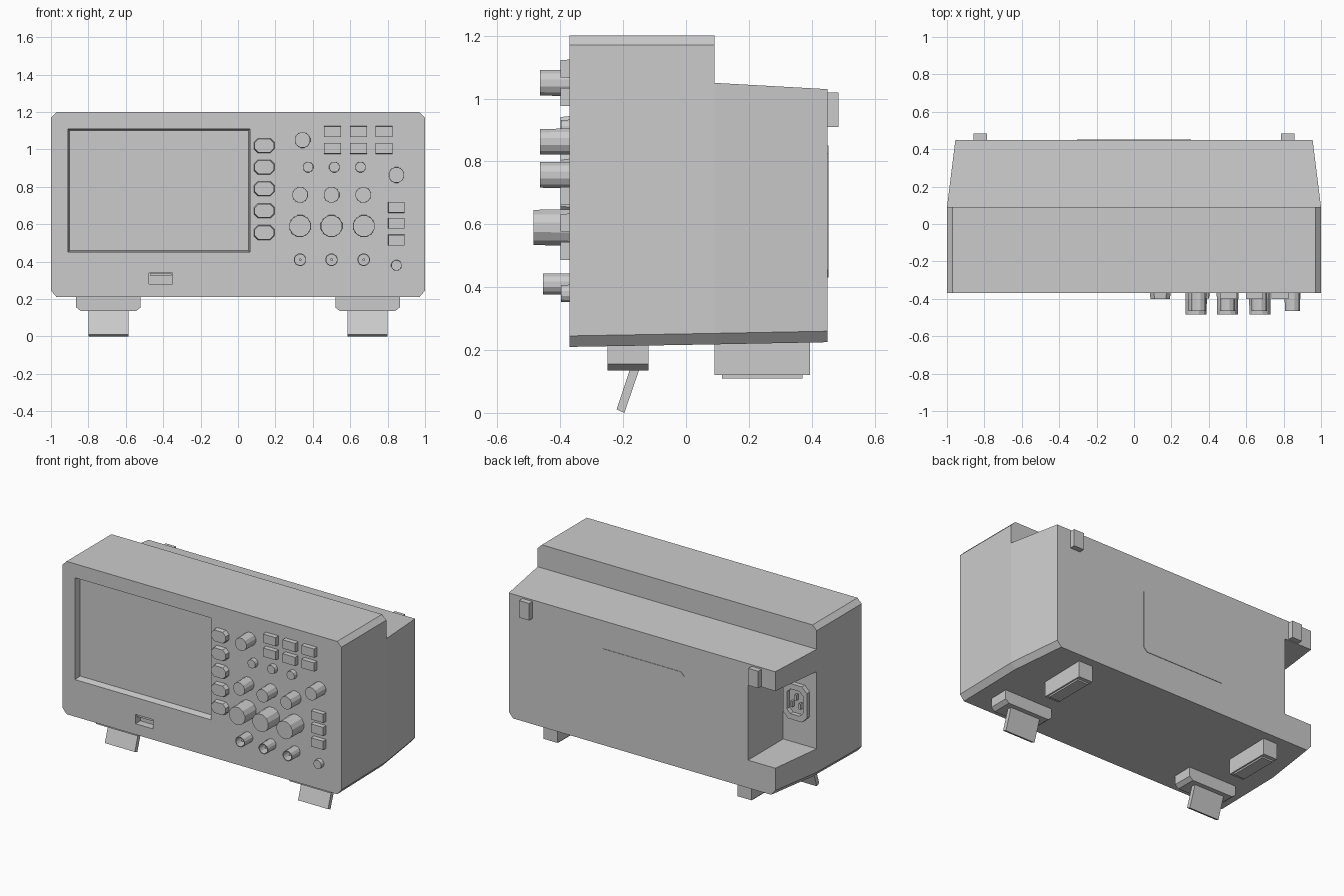
import bpy, bmesh, math

if "Cube" in bpy.data.objects:
    bpy.data.objects.remove(bpy.data.objects["Cube"])

FRONT, STEP, BACK = -0.37, 0.09, 0.45


def make(name, verts, faces):
    bm = bmesh.new()
    vs = [bm.verts.new(v) for v in verts]
    for f in faces:
        bm.faces.new([vs[i] for i in f])
    bmesh.ops.recalc_face_normals(bm, faces=bm.faces)
    me = bpy.data.meshes.new(name)
    bm.to_mesh(me)
    bm.free()
    ob = bpy.data.objects.new(name, me)
    bpy.context.collection.objects.link(ob)
    return ob


def loft(name, rings):
    """Skin a stack of equal-length rings and cap both ends."""
    n = len(rings[0])
    verts = [p for r in rings for p in r]
    faces = [tuple(range(n)), tuple(range(len(verts) - n, len(verts)))]
    for k in range(len(rings) - 1):
        for i in range(n):
            j = (i + 1) % n
            faces.append((k * n + i, k * n + j, k * n + n + j, k * n + n + i))
    return make(name, verts, faces)


def rect(cx, cz, w, h, y, c=0.0):
    """Rectangle ring in the xz plane, with optional cut corners."""
    a, b = w / 2, h / 2
    if c:
        p = [(a, -b + c), (a, b - c), (a - c, b), (-a + c, b),
             (-a, b - c), (-a, -b + c), (-a + c, -b), (a - c, -b)]
    else:
        p = [(a, -b), (a, b), (-a, b), (-a, -b)]
    return [(cx + x, y, cz + z) for x, z in p]


def key(name, cx, cz, w, h, y0, y1, c=0.0, taper=0.0):
    return loft(name, [rect(cx, cz, w, h, y0, c),
                       rect(cx, cz, w - 2 * taper, h - 2 * taper, y1, c)])


def box(name, x0, x1, y0, y1, z0, z1):
    return key(name, (x0 + x1) / 2, (z0 + z1) / 2, x1 - x0, z1 - z0, y0, y1)


def turned(name, cx, cz, profile, n=12):
    """Turned part around the y axis from (radius, y) pairs."""
    return loft(name, [[(cx + r * math.cos(2 * math.pi * (i + .5) / n), y,
                         cz + r * math.sin(2 * math.pi * (i + .5) / n))
                        for i in range(n)] for r, y in profile])


def cut(target, cutter):
    cutter.hide_render = True
    m = target.modifiers.new("cut", 'BOOLEAN')
    m.operation, m.solver, m.object = 'DIFFERENCE', 'EXACT', cutter
    bpy.context.view_layer.objects.active = target
    bpy.ops.object.modifier_apply(modifier=m.name)
    bpy.data.objects.remove(cutter)


def lower(w, y, z):
    c = 0.035
    return [(-w, y, z + c), (-w + 0.03, y, z), (w - 0.03, y, z), (w, y, z + c)]


def upper(y):
    return [(1, y, 1.17), (0.97, y, 1.2), (-0.97, y, 1.2), (-1, y, 1.17)]


# Case: full-height front part stepping down to a tapered rear part
verts = (lower(1, FRONT, 0.21) + upper(FRONT) + lower(1, STEP, 0.218) + upper(STEP)
         + [(1, STEP, 1.05), (-1, STEP, 1.05)]
         + lower(0.955, BACK, 0.225) + [(0.955, BACK, 1.03), (-0.955, BACK, 1.03)])
faces = [tuple(range(8)), tuple(range(18, 24)), (12, 13, 14, 15, 17, 16),
         (3, 4, 12, 16, 11), (7, 0, 8, 17, 15),
         (11, 16, 22, 21), (17, 8, 18, 23), (16, 17, 23, 22)]
faces += [(i, i + 1, i + 9, i + 8) for i in (0, 1, 2, 4, 5, 6)]
faces += [(i, i + 1, i + 11, i + 10) for i in (8, 9, 10)]
case = make("case", verts, faces)

# Recesses: screen, data port, rear corner notch for the power inlet
cut(case, key("screen_cutter", -0.4225, 0.78, 0.98, 0.665, FRONT - 0.01, FRONT + 0.04, taper=0.0125))
cut(case, box("port_cutter", -0.475, -0.35, FRONT - 0.05, FRONT + 0.05, 0.28, 0.34))
cut(case, box("notch_cutter", -1.1, -0.76, STEP, BACK + 0.1, 0.405, 0.905))
box("port_tongue", -0.47, -0.355, FRONT + 0.008, FRONT + 0.05, 0.325, 0.336)

# Power inlet with three pins
inlet = key("power_inlet", -0.865, 0.68, 0.17, 0.23, STEP - 0.005, STEP + 0.03, c=0.035)
cut(inlet, key("inlet_cutter", -0.865, 0.68, 0.115, 0.16, STEP + 0.002, STEP + 0.05, c=0.025))
for x, z in ((-0.895, 0.66), (-0.835, 0.66), (-0.865, 0.71)):
    box("inlet_pin", x - 0.007, x + 0.007, STEP, STEP + 0.025, z - 0.018, z + 0.018)

# Raised rear label plate
key("rear_plate", 0, 0.64, 0.61, 0.42, BACK - 0.005, BACK + 0.003, c=0.025)

# Soft keys beside the screen and rectangular buttons
for z in (1.02, 0.905, 0.79, 0.672, 0.555):
    key("soft_key", 0.14, z, 0.112, 0.08, FRONT + 0.005, FRONT - 0.03, c=0.022, taper=0.004)
for x in (0.505, 0.645, 0.78):
    for z in (1.095, 1.005):
        key("menu_button", x, z, 0.092, 0.058, FRONT + 0.005, FRONT - 0.03, taper=0.001)
for z in (0.69, 0.605, 0.515):
    key("side_button", 0.847, z, 0.088, 0.058, FRONT + 0.005, FRONT - 0.03, taper=0.001)

# Knobs
for x, z in ((0.345, 1.05), (0.847, 0.863), (0.332, 0.757), (0.5, 0.757), (0.67, 0.757)):
    turned("knob", x, z, [(0.043, FRONT + 0.005), (0.042, -0.465)])
for x in (0.332, 0.5, 0.673):
    turned("large_knob", x, 0.59, [(0.06, FRONT + 0.005), (0.058, -0.485)])
for x, z in ((0.375, 0.905), (0.515, 0.905), (0.655, 0.905), (0.847, 0.38)):
    turned("round_button", x, z, [(0.029, FRONT + 0.005), (0.028, -0.398)])

# Input sockets: open tube with a centre pin
for x in (0.332, 0.5, 0.672):
    turned("input_socket", x, 0.41, [
        (0.034, FRONT + 0.005), (0.034, -0.455), (0.029, -0.455),
        (0.029, -0.385), (0.007, -0.385), (0.007, -0.43)])

for s in (-1, 1):
    # Front foot with cut lower corners
    z0, z1 = 0.135, 0.225
    foot = [(0.865, z1), (0.52, z1), (0.52, z0 + 0.02), (0.545, z0), (0.84, z0), (0.865, z0 + 0.02)]
    loft("front_foot", [[(s * x, y, z) for x, z in foot] for y in (-0.25, -0.12)])
    # Fold-out leg
    leg = [(-0.178, 0.14), (-0.148, 0.14), (-0.196, 0.0), (-0.221, 0.011)]
    loft("tilt_leg", [[(s * x, y, z) for y, z in leg] for x in (0.585, 0.8)])
    # Rear foot with pad
    xa, xb = sorted((s * 0.645, s * 0.745))
    box("rear_foot", xa, xb, STEP, 0.395, 0.12, 0.235)
    box("rear_foot_pad", xa + 0.01, xb - 0.01, 0.115, 0.37, 0.11, 0.125)
    # Rear bumper
    xa, xb = sorted((s * 0.785, s * 0.857))
    box("rear_bumper", xa, xb, BACK - 0.01, 0.485, 0.91, 1.02)
